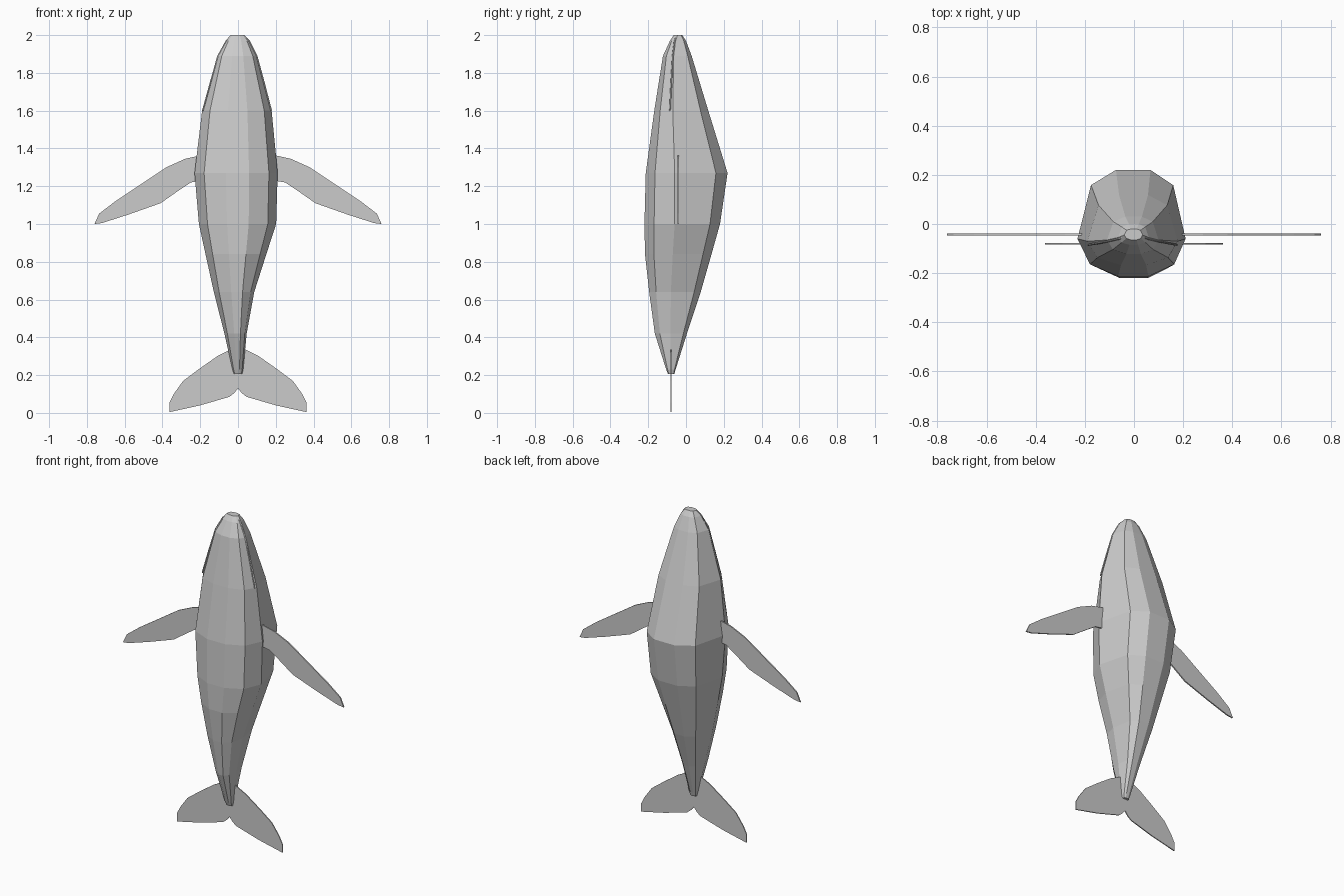
import bpy, bmesh

if "Cube" in bpy.data.objects:
    bpy.data.objects.remove(bpy.data.objects["Cube"])

# z, left half width, right half width, belly y, widest y, back y
RINGS = [
    (2.00, .040, .035, -.065, -.045, -.020),
    (1.97, .065, .060, -.085, -.055, .000),
    (1.89, .110, .100, -.122, -.065, .030),
    (1.60, .190, .178, -.168, -.070, .118),
    (1.27, .230, .210, -.213, -.060, .220),
    (1.00, .207, .202, -.220, -.060, .180),
    (0.84, .172, .150, -.217, -.070, .135),
    (0.64, .128, .086, -.195, -.080, .078),
    (0.42, .072, .046, -.165, -.082, .005),
    (0.23, .030, .028, -.105, -.082, -.055),
    (0.205, .022, .022, -.095, -.082, -.062),
]
# half cross-section: fraction of width, fraction towards belly (-) or back (+)
SECTION = [(.28, -1), (.78, -.68), (1, 0), (.76, .78), (.32, 1)]


def make_object(name, bm):
    bmesh.ops.recalc_face_normals(bm, faces=bm.faces[:])
    mesh = bpy.data.meshes.new(name)
    bm.to_mesh(mesh)
    bm.free()
    obj = bpy.data.objects.new(name, mesh)
    bpy.context.collection.objects.link(obj)
    return obj


def loft(name, rings):
    bm = bmesh.new()
    loops = [[bm.verts.new(p) for p in ring] for ring in rings]
    n = len(loops[0])
    for a, b in zip(loops, loops[1:]):
        for i in range(n):
            j = (i + 1) % n
            bm.faces.new((a[i], a[j], b[j], b[i]))
    bm.faces.new(loops[0])
    bm.faces.new(loops[-1])
    return make_object(name, bm)


def plate(name, outline, y, thick):
    def ring(yy):
        return [(x, yy, z) for x, z in outline]
    return loft(name, [ring(y - thick / 2), ring(y + thick / 2)])


def body_ring(z, left, right, belly, mid, back):
    def point(u, v, w):
        return (u * w, mid + v * (back - mid if v > 0 else mid - belly), z)
    return ([point(u, v, right) for u, v in SECTION]
            + [point(-u, v, left) for u, v in reversed(SECTION)])


# faceted body
loft("body", [body_ring(*r) for r in RINGS])

# pectoral fins
FIN = [(.19, 1.365), (.28, 1.345), (.38, 1.30), (.50, 1.22), (.65, 1.12),
       (.735, 1.055), (.76, 1.00), (.72, 1.005), (.58, 1.05), (.41, 1.11),
       (.31, 1.18), (.25, 1.22), (.19, 1.23)]
for side, s in (("right", 1), ("left", -1)):
    plate(side + "_fin", [(s * x, z) for x, z in FIN], -.042, .008)

# tail flukes
FLUKE = [(.04, .335), (.11, .30), (.21, .23), (.29, .17), (.34, .10),
         (.363, .055), (.363, .004), (.20, .04), (.045, .085), (.02, .105)]
plate("tail_flukes",
      FLUKE + [(0, .13)] + [(-x, z) for x, z in reversed(FLUKE)], -.080, .006)

# mouth seam running over the snout
curve = bpy.data.curves.new("mouth_seam", 'CURVE')
curve.dimensions = '3D'
curve.bevel_depth = .004
curve.bevel_resolution = 0
right = [(.176, -.085, 1.60), (.137, -.078, 1.75), (.099, -.070, 1.89), (.058, -.060, 1.97)]
path = right + [(.03, -.050, 1.996), (-.03, -.050, 1.996)] + \
    [(-x * 1.06, y, z) for x, y, z in reversed(right)]
spline = curve.splines.new('POLY')
spline.points.add(len(path) - 1)
for p, co in zip(spline.points, path):
    p.co = (*co, 1)
bpy.context.collection.objects.link(bpy.data.objects.new("mouth_seam", curve))
